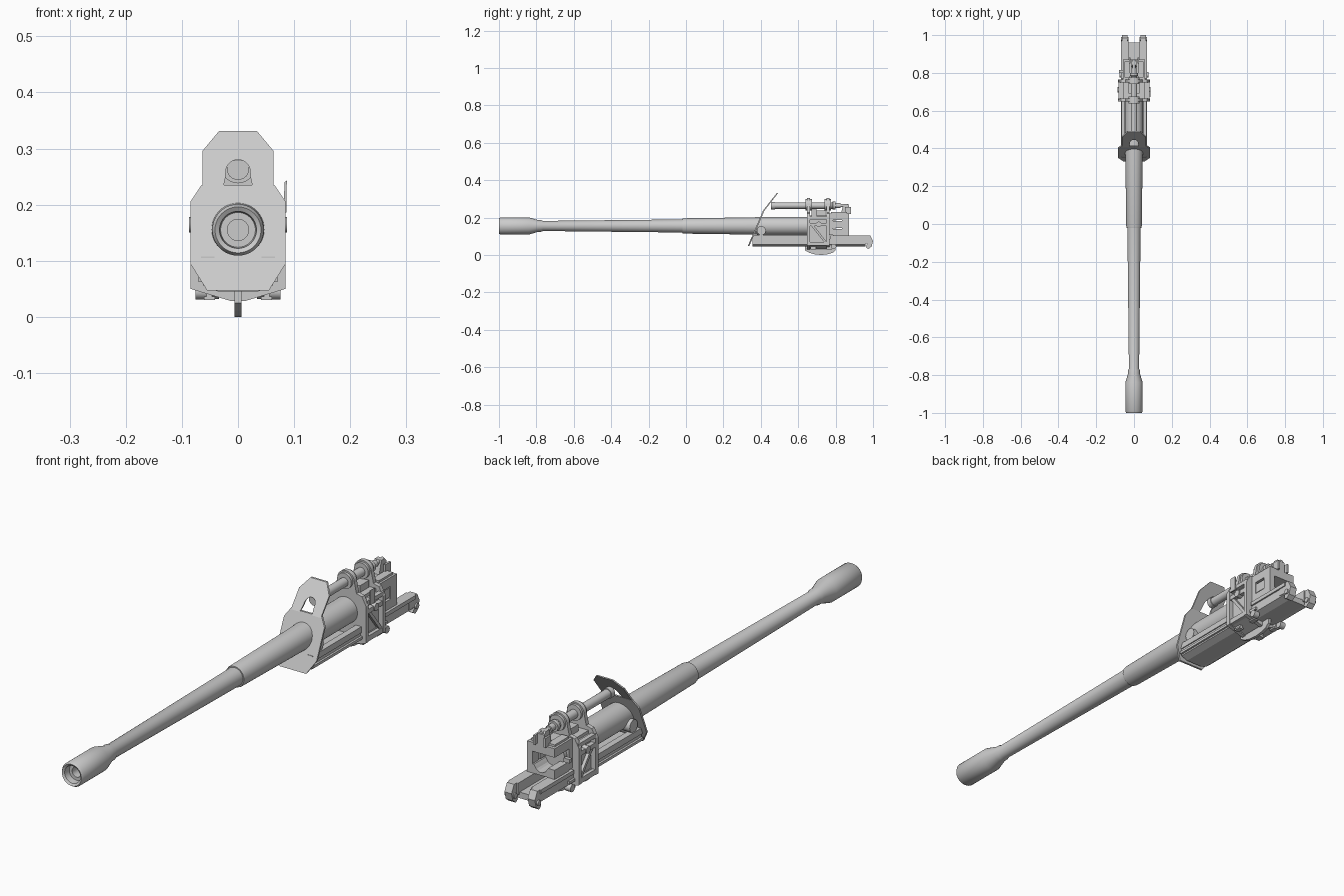
import bpy, bmesh, math
from mathutils import Vector

grey = bpy.data.materials.new("gun grey")
grey.diffuse_color = (0.6, 0.6, 0.6, 1)
AXIS_Z = 0.155   # height of the bore axis


def finish(name, bm, smooth=False):
    bmesh.ops.recalc_face_normals(bm, faces=bm.faces[:])
    me = bpy.data.meshes.new(name)
    bm.to_mesh(me)
    bm.free()
    me.materials.append(grey)
    ob = bpy.data.objects.new(name, me)
    bpy.context.collection.objects.link(ob)
    if smooth:
        bpy.ops.object.select_all(action='DESELECT')
        ob.select_set(True)
        bpy.context.view_layer.objects.active = ob
        bpy.ops.object.shade_smooth_by_angle(angle=math.radians(35))
    return ob


def prism(name, pts, a, b, axis='y', lean=None):
    """Extrude an outline: (x, z) along y, or (y, z) along x."""
    bm = bmesh.new()
    rings = []
    for d in (a, b):
        ring = []
        for u, z in pts:
            off = lean(z) if lean else 0
            co = (u, d + off, z) if axis == 'y' else (d, u, z)
            ring.append(bm.verts.new(co))
        rings.append(ring)
        bm.faces.new(ring)
    n = len(pts)
    for i in range(n):
        j = (i + 1) % n
        bm.faces.new((rings[0][i], rings[0][j], rings[1][j], rings[1][i]))
    return finish(name, bm)


def box(name, x, y, z):
    return prism(name, [(x[0], z[0]), (x[1], z[0]), (x[1], z[1]), (x[0], z[1])], *y)


def lathe(name, prof, origin, axis='y', seg=32):
    """Spin (distance along axis, radius) pairs round an axis."""
    bm = bmesh.new()
    o = Vector(origin)
    rings = []
    for d, r in prof:
        ring = []
        for i in range(seg):
            t = 2 * math.pi * i / seg
            c, s = r * math.cos(t), r * math.sin(t)
            ring.append(bm.verts.new(o + Vector((c, d, s) if axis == 'y' else (d, c, s))))
        rings.append(ring)
    for p, q in zip(rings, rings[1:]):
        for i in range(seg):
            j = (i + 1) % seg
            bm.faces.new((p[i], p[j], q[j], q[i]))
    bm.faces.new(rings[0])
    bm.faces.new(rings[-1])
    return finish(name, bm, True)


def mirrored(half):
    """Close a right-hand outline with its left-hand reflection."""
    return half + [(-x, z) for x, z in reversed(half) if x > 0]


def arc(cx, cz, r, a0, a1, n=10):
    return [(cx + r * math.cos(math.radians(a0 + (a1 - a0) * i / n)),
             cz + r * math.sin(math.radians(a0 + (a1 - a0) * i / n))) for i in range(n + 1)]


# Barrel with hollow muzzle brake, neck collar and stepped jacket
lathe("barrel", [(-0.75, 0.019), (-0.97, 0.019), (-0.97, 0.031), (-0.995, 0.033), (-1, 0.041),
                 (-0.992, 0.046), (-0.84, 0.046), (-0.79, 0.031), (-0.775, 0.031),
                 (-0.765, 0.027), (-0.02, 0.035), (-0.02, 0.039), (-0.012, 0.041),
                 (0.36, 0.046), (0.42, 0.049), (0.8, 0.049)], (0, 0, AXIS_Z), seg=40)

# Sloping shield: octagonal lower plate, notched upper plate
prism("lower_shield", mirrored([(0.055, 0.047), (0.085, 0.095), (0.085, 0.205), (0.065, 0.235)]),
      0.33, 0.338, lean=lambda z: (z - 0.047) * 0.43)
prism("upper_shield", mirrored([(0.026, 0.232)] + [(0.022, 0.25)]
      + arc(0, 0.258, 0.022, 10, 90, 6)[:-1])[:8]
      + [(-x, z) for x, z in reversed(([(0.026, 0.232), (0.022, 0.25)]
         + arc(0, 0.258, 0.022, 10, 90, 6)[:-1]))]
      + [(-0.063, 0.232), (-0.063, 0.296), (-0.034, 0.331),
         (0.034, 0.331), (0.063, 0.296), (0.063, 0.232)],
      0.41, 0.418, lean=lambda z: (z - 0.235) * 0.78)

# Cradle trough under the barrel, with open top
prism("cradle", mirrored([(0.035, 0.045), (0.062, 0.056), (0.062, 0.085), (0.05, 0.085),
                          (0.05, 0.068), (0.0, 0.068)]), 0.355, 0.96)
for s, side in ((1, "right"), (-1, "left")):
    def xs(a, b):
        return tuple(sorted((s * a, s * b)))
    # Slide rails and their underside guides
    box(side + "_rail", xs(0.042, 0.066), (0.355, 0.65), (0.085, 0.108))
    box(side + "_rail_lip", xs(0.06, 0.07), (0.355, 0.8), (0.062, 0.072))
    box(side + "_rear_rail", xs(0.028, 0.062), (0.77, 0.97), (0.06, 0.105))
    box(side + "_rear_rail_lip", xs(0.056, 0.068), (0.77, 0.97), (0.09, 0.105))
    # Downturned hook at the rail end
    prism(side + "_rail_hook", [(0.935, 0.105), (0.985, 0.105), (1.0, 0.075), (0.992, 0.045),
                                (0.975, 0.032), (0.962, 0.04), (0.968, 0.06), (0.935, 0.062)],
          s * 0.034, s * 0.064, 'x')
    lathe(side + "_hook_pin", [(-0.02, 0.01), (0.02, 0.01)], (s * 0.05, 0.98, 0.06), 'x', 16)
    # Round boss beside the barrel, just behind the shield
    lathe(side + "_boss", [(-0.016, 0.024), (0.016, 0.024)], (s * 0.046, 0.403, 0.13), 'x', 24)
    # Yoke side frame: beams, posts and diagonal brace
    for part, z in (("lower", (0.05, 0.07)), ("middle", (0.155, 0.172)), ("upper", (0.19, 0.205))):
        box(f"{side}_{part}_beam", xs(0.066, 0.083), (0.66, 0.765), z)
    prism(side + "_brace", [(0.67, 0.155), (0.685, 0.155), (0.752, 0.07), (0.737, 0.07)],
          s * 0.068, s * 0.08, 'x')
    box(side + "_inner_wall", xs(0.05, 0.066), (0.66, 0.765), (0.05, 0.2))
    lathe(side + "_trunnion", [(-0.012, 0.014), (0.012, 0.014)], (s * 0.075, 0.71, 0.164), 'x', 20)
    # Foot brackets below the yoke
    for y in (0.665, 0.75):
        box(side + "_foot_post", xs(0.046, 0.056), (y, y + 0.03), (0.034, 0.06))
        box(side + "_foot_flange", xs(0.041, 0.061), (y, y + 0.03), (0.03, 0.036))
    lathe(side + "_roller", [(-0.012, 0.014), (0.012, 0.014)], (s * 0.064, 0.79, 0.045), 'x', 16)

# Yoke bands rising to a collar round the recoil cylinder
band = mirrored([(0.012, 0.028), (0.085, 0.05), (0.085, 0.19), (0.068, 0.222), (0.045, 0.228)]
                + arc(0, 0.268, 0.036, 0, 90, 8))
for name, y in (("front", 0.648), ("rear", 0.75)):
    prism(name + "_yoke_band", band, y, y + 0.016)
    lathe(name + "_cylinder_collar", [(-0.01, 0.03), (0.026, 0.03)], (0, y, 0.268))
prism("yoke_floor", mirrored([(0.01, 0.032), (0.075, 0.052), (0.075, 0.06), (0.01, 0.05)]), 0.66, 0.755)
box("yoke_top", (-0.055, 0.055), (0.66, 0.755), (0.19, 0.212))
box("top_mount", (-0.03, 0.03), (0.69, 0.745), (0.205, 0.238))

# Curved elevating sector under the yoke
prism("elevating_arc", [(0.635, 0.045), (0.635, 0.025), (0.66, 0.011), (0.69, 0.003), (0.725, 0.0),
                        (0.755, 0.003), (0.785, 0.012), (0.8, 0.025), (0.8, 0.045)],
      -0.006, 0.006, 'x')

# Recoil cylinder with stepped end rod
lathe("recoil_cylinder", [(0.455, 0.02), (0.475, 0.02), (0.475, 0.017), (0.78, 0.017), (0.785, 0.021),
                          (0.8, 0.021), (0.8, 0.013), (0.825, 0.013), (0.825, 0.008),
                          (0.87, 0.008)], (0, 0, 0.264), seg=24)

# Breech: slab walls above and below a sideways wedge slot, with a rear notch
box("breech_front", (-0.058, 0.058), (0.765, 0.785), (0.108, 0.222))
notch = arc(0, AXIS_Z, 0.03, 155, 385, 12)
box("breech_top", (-0.058, 0.058), (0.785, 0.872), (0.188, 0.222))
prism("breech_bottom", [(-0.058, 0.105), (0.058, 0.105), (0.058, 0.14), (0.03, 0.14)]
      + [(0.026 * math.cos(math.radians(a)), 0.14 + 0.024 * math.sin(math.radians(a)))
         for a in range(-20, -161, -20)] + [(-0.03, 0.14), (-0.058, 0.14)], 0.785, 0.872)
box("breech_right_wall", (0.036, 0.058), (0.835, 0.872), (0.138, 0.19))
box("breech_wedge", (0.03, 0.054), (0.785, 0.835), (0.145, 0.182))
box("breech_top_ridge_left", (-0.05, -0.02), (0.775, 0.86), (0.22, 0.23))
box("breech_top_ridge_right", (0.02, 0.05), (0.775, 0.86), (0.22, 0.23))

# Rod bracket on the breech
prism("rod_bracket", [(0.828, 0.22), (0.872, 0.22), (0.872, 0.262), (0.862, 0.272),
                      (0.842, 0.272), (0.836, 0.25)], -0.014, 0.014, 'x')
for s in (-1, 1):
    box("bracket_ear", tuple(sorted((s * 0.018, s * 0.026))), (0.85, 0.882), (0.22, 0.256))

# Tilted sight plate on the right side
prism("sight_plate", [(0.081, 0.186), (0.086, 0.186), (0.087, 0.243), (0.083, 0.24)], 0.672, 0.7)
box("sight_arm", (0.06, 0.084), (0.68, 0.692), (0.192, 0.2))
# Firing lever on the left side
box("firing_lever", (-0.08, -0.056), (0.8, 0.815), (0.15, 0.165))
